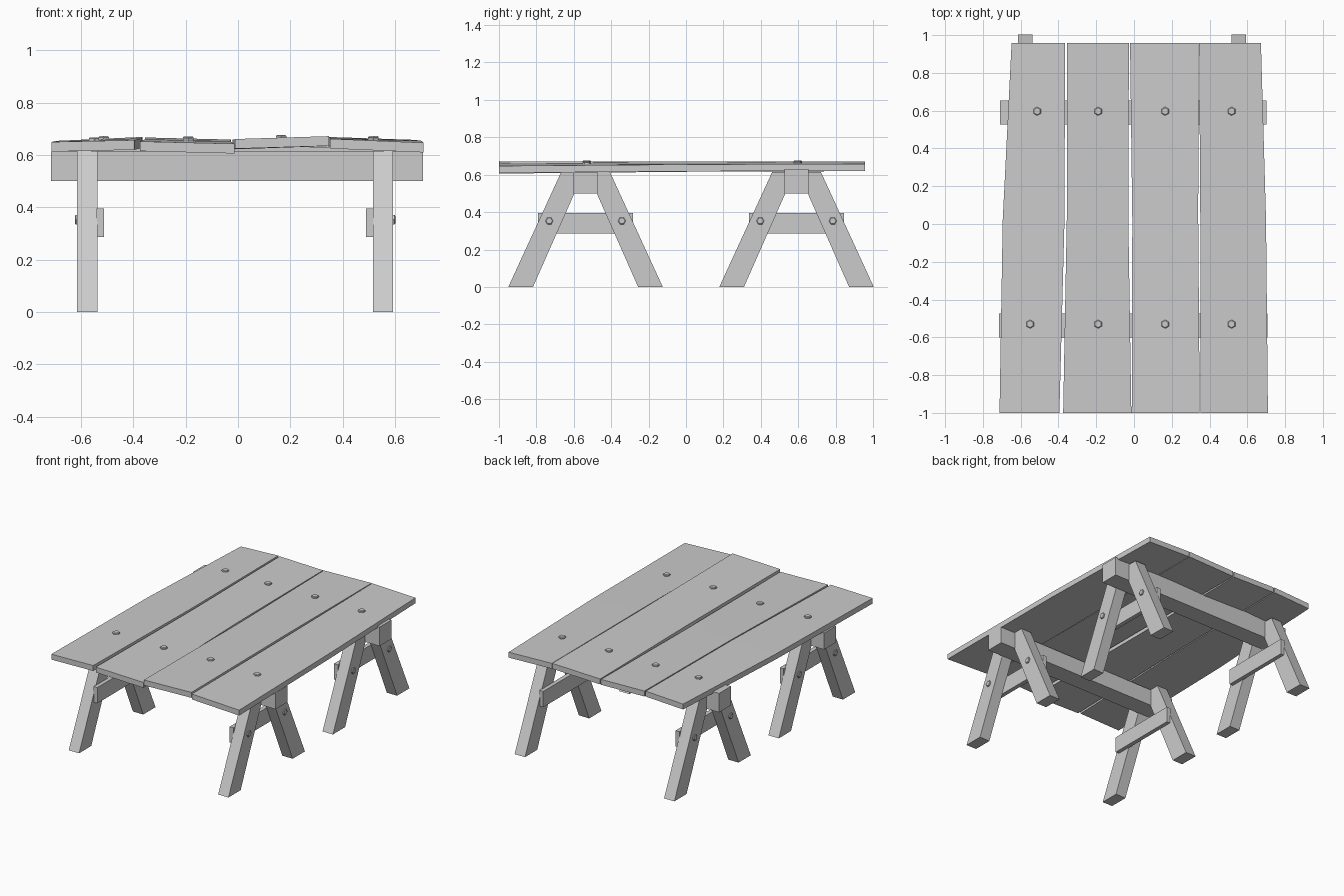
import bpy, bmesh
from math import pi
from mathutils import Matrix, Vector

if "Cube" in bpy.data.objects:
    bpy.data.objects.remove(bpy.data.objects["Cube"])


def finish(bm, name):
    bmesh.ops.recalc_face_normals(bm, faces=bm.faces)
    me = bpy.data.meshes.new(name)
    bm.to_mesh(me)
    bm.free()
    ob = bpy.data.objects.new(name, me)
    bpy.context.collection.objects.link(ob)
    return ob


def loft(name, rings):
    """Skin a solid through a list of equal-length point rings, capping both ends."""
    bm = bmesh.new()
    rs = [[bm.verts.new(p) for p in ring] for ring in rings]
    for a, b in zip(rs, rs[1:]):
        for i in range(len(a)):
            j = (i + 1) % len(a)
            bm.faces.new((a[i], a[j], b[j], b[i]))
    bm.faces.new(rs[0])
    bm.faces.new(rs[-1])
    return finish(bm, name)


def box(name, x0, x1, y0, y1, z0, z1):
    ring = [(y0, z0), (y1, z0), (y1, z1), (y0, z1)]
    return loft(name, [[(x, y, z) for y, z in ring] for x in (x0, x1)])


def bolt(name, loc, rot, r=0.023, h=0.011):
    """Hexagonal bolt head with a bevelled crown; base sunk into the wood."""
    bm = bmesh.new()
    m = Matrix.Translation(Vector(loc)) @ rot
    for r2, z0, z1 in ((r, -0.01, h * 0.6), (r * 0.8, h * 0.6, h)):
        bmesh.ops.create_cone(bm, cap_ends=True, segments=6, radius1=r, radius2=r2,
                              depth=z1 - z0,
                              matrix=m @ Matrix.Translation((0, 0, (z0 + z1) / 2)))
    bmesh.ops.remove_doubles(bm, verts=bm.verts, dist=1e-5)
    return finish(bm, name)


# Planks: warped boards, (x_left, x_right, z_left, z_right) at front, middle, back
YS = (-1.0, 0.02, 0.957)
THICK = 0.037
planks = [
    [(-0.712, -0.395, 0.650, 0.657), (-0.695, -0.368, 0.654, 0.664), (-0.648, -0.365, 0.656, 0.669)],
    [(-0.375, -0.014, 0.652, 0.643), (-0.356, -0.030, 0.660, 0.653), (-0.355, -0.027, 0.667, 0.659)],
    [(-0.012, 0.348, 0.661, 0.672), (-0.009, 0.340, 0.659, 0.671), (-0.021, 0.341, 0.660, 0.670)],
    [(0.352, 0.709, 0.662, 0.647), (0.351, 0.699, 0.666, 0.655), (0.345, 0.672, 0.669, 0.658)],
]
bolt_x = [(-0.55, -0.19, 0.165, 0.517), (-0.513, -0.19, 0.165, 0.517)]
bolt_y = (-0.53, 0.597)
for n, secs in enumerate(planks):
    loft(f"plank_{n + 1}", [[(xl, y, zl), (xr, y, zr), (xr, y, zr - THICK), (xl, y, zl - THICK)]
                            for y, (xl, xr, zl, zr) in zip(YS, secs)])
    # Two bolts per plank, resting on the warped surface
    for k in range(2):
        t = (bolt_y[k] - YS[k]) / (YS[k + 1] - YS[k])
        xl, xr, zl, zr = (a + (b - a) * t for a, b in zip(secs[k], secs[k + 1]))
        x = bolt_x[k][n]
        z = zl + (zr - zl) * (x - xl) / (xr - xl)
        bolt(f"plank_bolt_{n + 1}_{k + 1}", (x, bolt_y[k], z), Matrix.Identity(4))

# Trestles: beam, splayed legs, brace boards and side bolts
for tag, cy, top, bx0, bx1 in (("front", -0.537, 0.613, -0.714, 0.706),
                               ("back", 0.591, 0.63, -0.709, 0.702)):
    box(f"{tag}_beam", bx0, bx1, cy - 0.064, cy + 0.064, 0.50, top)
    for side, x0, x1, out in (("left", -0.615, -0.537, -1), ("right", 0.515, 0.593, 1)):
        for s in (-1, 1):
            prof = [(0.413, 0), (0.281, 0), (0.062, 0.495), (0.062, 0.615), (0.13, 0.615)]
            loft(f"{tag}_{side}_leg", [[(x, cy + s * d, z) for d, z in prof] for x in (x0, x1)])
            bolt(f"{tag}_{side}_leg_bolt",
                 (x0 if out < 0 else x1, cy + s * 0.194, 0.353),
                 Matrix.Rotation(out * pi / 2, 4, 'Y'), 0.021, 0.008)
        # Brace on the inner face of the legs
        inner = x1 if out < 0 else x0
        a, b = sorted((inner + out * 0.003, inner - out * 0.026))
        box(f"{tag}_{side}_brace", a, b, cy - 0.253, cy + 0.253, 0.287, 0.395)
